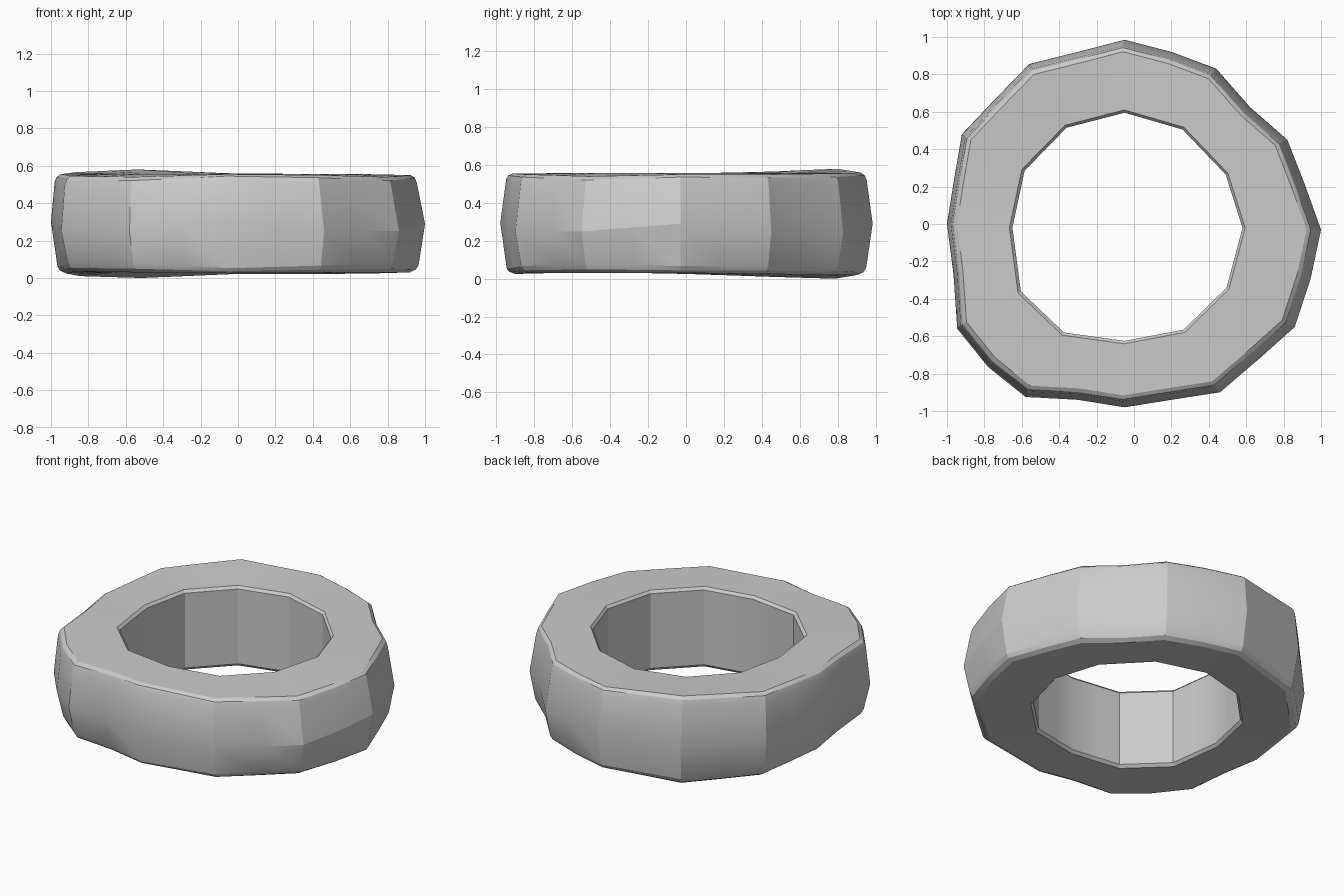
import bpy, bmesh

if "Cube" in bpy.data.objects:
    bpy.data.objects.remove(bpy.data.objects["Cube"])

# outer outline at mid height: 12 corners and the points between them, counter-clockwise
outer = [(1.0, -.03), (.91, .22), (.82, .45), (.62, .625), (.44, .83), (.2, .92),
         (-.05, .985), (-.3, .92), (-.56, .855), (-.75, .66), (-.92, .48), (-.96, .25),
         (-1.0, 0), (-.965, -.27), (-.945, -.56), (-.78, -.765), (-.58, -.925), (-.3, -.94),
         (-.05, -.98), (.2, -.94), (.46, -.9), (.67, -.72), (.86, -.55), (.945, -.29)]
# twelve-sided hole
hole = [(.58, -.02), (.49, .265), (.26, .505), (-.05, .595), (-.36, .515), (-.585, .285),
        (-.65, -.02), (-.605, -.36), (-.375, -.58), (-.05, -.625), (.265, -.565), (.495, -.34)]
# per-corner crease height, upper rim lift and lower rim offset
mid_z = [.29, .25, .24, .29, .28, .27, .3, .25, .25, .295, .25, .25]
top_z = [.55, .55, .555, .56, .58, .565, .555, .545, .54, .555, .55, .54]
low_z = [.03, .025, .02, .02, 0, .01, .025, .035, .03, .025, .03, .03]
shoulder = [.04, .05, .05, .04, .05, .05, .04, .055, .055, .03, .04, .055]


def between(values, i):
    a, b = values[i // 2], values[(i // 2 + 1) % 12]
    if i % 2 == 0:
        return a
    if isinstance(a, tuple):
        return tuple((p + q) / 2 for p, q in zip(a, b))
    return (a + b) / 2


def section(i):
    ox, oy = outer[i]
    hx, hy = between(hole, i)
    zm, zt, zb, sh = (between(v, i) for v in (mid_z, top_z, low_z, shoulder))
    lean = -.012
    pts = []

    def add(k, kind, z, dx=0):
        x, y = (ox, oy) if kind else (hx, hy)
        pts.append((x * k + dx, y * k, z))
    add(1.0, 0, .05)
    add(1.0, 0, .54)
    add(1.025, 0, .557)
    add(.935, 1, zt, lean)
    add(.957, 1, zt - sh * .35, lean)
    add(.968, 1, zt - sh, lean)
    add(1.0, 1, zm)
    add(.965, 1, zb + sh * .9)
    add(.95, 1, zb + sh * .35)
    add(.92, 1, zb)
    add(1.025, 0, .032)
    return pts


# ring body lofted from cross-sections
bm = bmesh.new()
rings = [[bm.verts.new(p) for p in section(i)] for i in range(24)]
n = len(rings[0])
for i in range(24):
    a, b = rings[i], rings[(i + 1) % 24]
    for j in range(n):
        k = (j + 1) % n
        bm.faces.new((a[j], b[j], b[k], a[k]))
bmesh.ops.recalc_face_normals(bm, faces=bm.faces)
mesh = bpy.data.meshes.new("stone_ring")
bm.to_mesh(mesh)
bm.free()
ring = bpy.data.objects.new("stone_ring", mesh)
bpy.context.collection.objects.link(ring)
bpy.context.view_layer.objects.active = ring
ring.select_set(True)
bpy.ops.object.shade_smooth_by_angle(angle=0.35)
